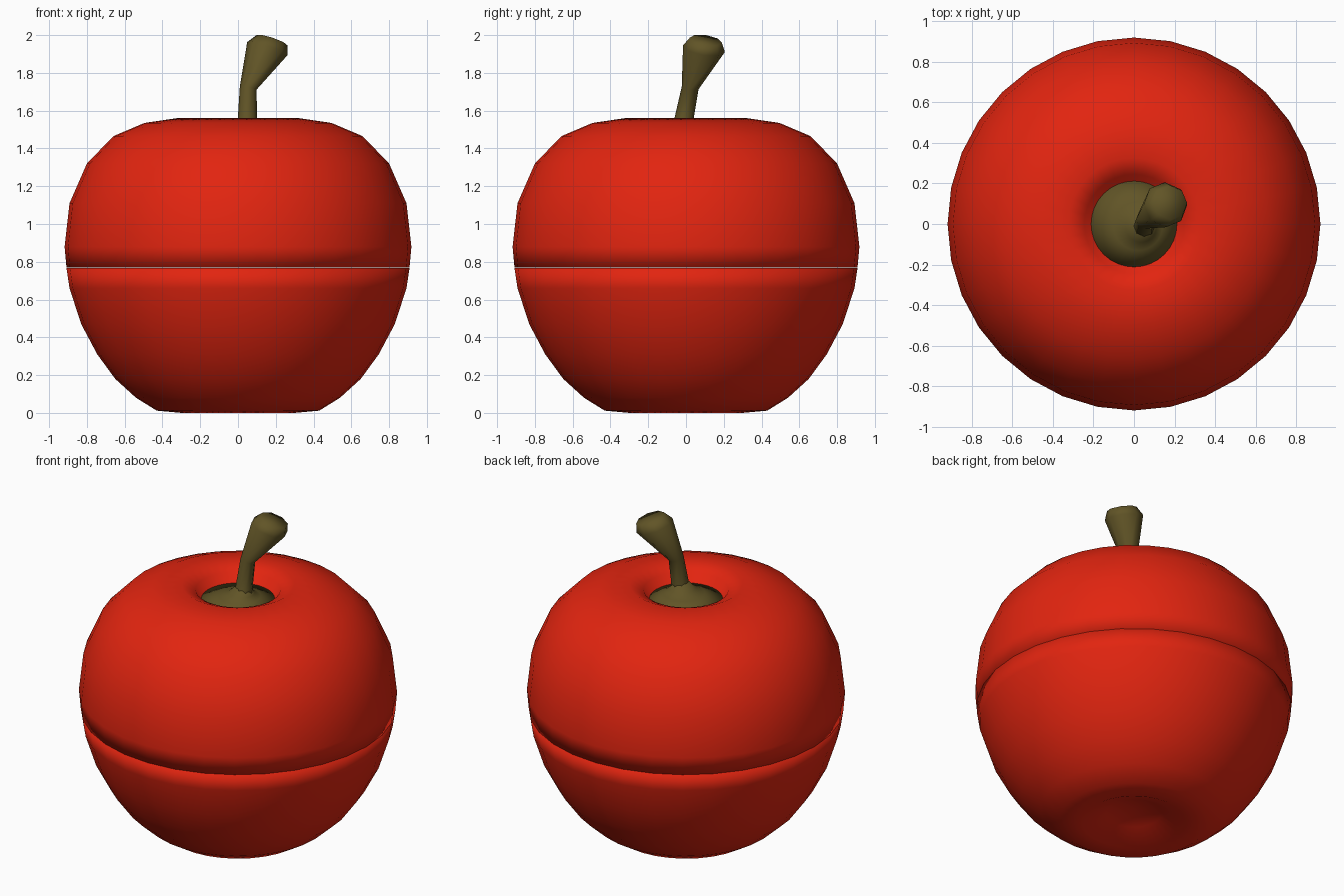
import bpy, bmesh, math
from mathutils import Vector

if "Cube" in bpy.data.objects:
    bpy.data.objects.remove(bpy.data.objects["Cube"])


def material(name, rgb):
    m = bpy.data.materials.new(name)
    m.diffuse_color = (*rgb, 1)
    m.use_nodes = True
    m.node_tree.nodes["Principled BSDF"].inputs["Base Color"].default_value = m.diffuse_color
    return m


RED = material("apple red", (0.76, 0.018, 0.005))
BROWN = material("stem olive brown", (0.12, 0.09, 0.02))


def loft(name, rings, sides, mat):
    """Skin rings of (centre, radius, normal); radius 0 makes a pole, open ends are capped."""
    bm = bmesh.new()
    loops = []
    for centre, radius, normal in rings:
        if radius == 0:
            loops.append([bm.verts.new(centre)] * sides)
            continue
        rot = Vector((0, 0, 1)).rotation_difference(Vector(normal))
        loop = []
        for i in range(sides):
            a = 2 * math.pi * i / sides
            p = rot @ Vector((radius * math.cos(a), radius * math.sin(a), 0))
            loop.append(bm.verts.new(Vector(centre) + p))
        loops.append(loop)
    for lo, hi in zip(loops, loops[1:]):
        for i in range(sides):
            j = (i + 1) % sides
            bm.faces.new(list(dict.fromkeys((lo[i], lo[j], hi[j], hi[i]))))
    for loop in (loops[0], loops[-1]):
        if loop[0] is not loop[1]:
            bm.faces.new(loop)
    bmesh.ops.recalc_face_normals(bm, faces=bm.faces)
    for f in bm.faces:
        f.smooth = True
    mesh = bpy.data.meshes.new(name)
    bm.to_mesh(mesh)
    bm.free()
    mesh.materials.append(mat)
    obj = bpy.data.objects.new(name, mesh)
    bpy.context.collection.objects.link(obj)
    return obj


def lathe(name, profile, sides, mat):
    return loft(name, [((0, 0, z), r, (0, 0, 1)) for r, z in profile], sides, mat)


# Lower half with a dimpled underside
lathe("apple_base", [(0, 0.09), (0.16, 0.06), (0.30, 0.0), (0.43, 0.012), (0.54, 0.08),
                     (0.65, 0.18), (0.745, 0.31), (0.83, 0.47), (0.892, 0.66),
                     (0.908, 0.766)], 32, RED)

# Upper half, dipping in around the stem
lathe("apple_lid", [(0.908, 0.769), (0.918, 0.88), (0.892, 1.11), (0.80, 1.32),
                    (0.66, 1.465), (0.495, 1.535), (0.325, 1.56), (0.245, 1.525),
                    (0.20, 1.45), (0, 1.38)], 32, RED)

# Flared foot of the stem filling the dimple
UP = (0, 0, 1)
loft("stem_foot", [((0, 0, 1.44), 0.20, UP), ((0, 0, 1.468), 0.215, UP),
                   ((0.02, -0.01, 1.495), 0.12, UP), ((0.035, -0.015, 1.52), 0.075, UP),
                   ((0.045, -0.012, 1.56), 0.045, UP)], 32, BROWN)

# Bent stem with a thick end
TIP = (0.3, 0.15, 0.9)
loft("stem", [((0.045, -0.015, 1.48), 0.065, UP), ((0.05, -0.01, 1.56), 0.051, UP),
              ((0.054, 0.022, 1.72), 0.045, (0.2, 0.15, 1)),
              ((0.155, 0.095, 1.928), 0.112, TIP),
              ((0.18, 0.105, 1.973), 0.086, TIP)], 8, BROWN)
